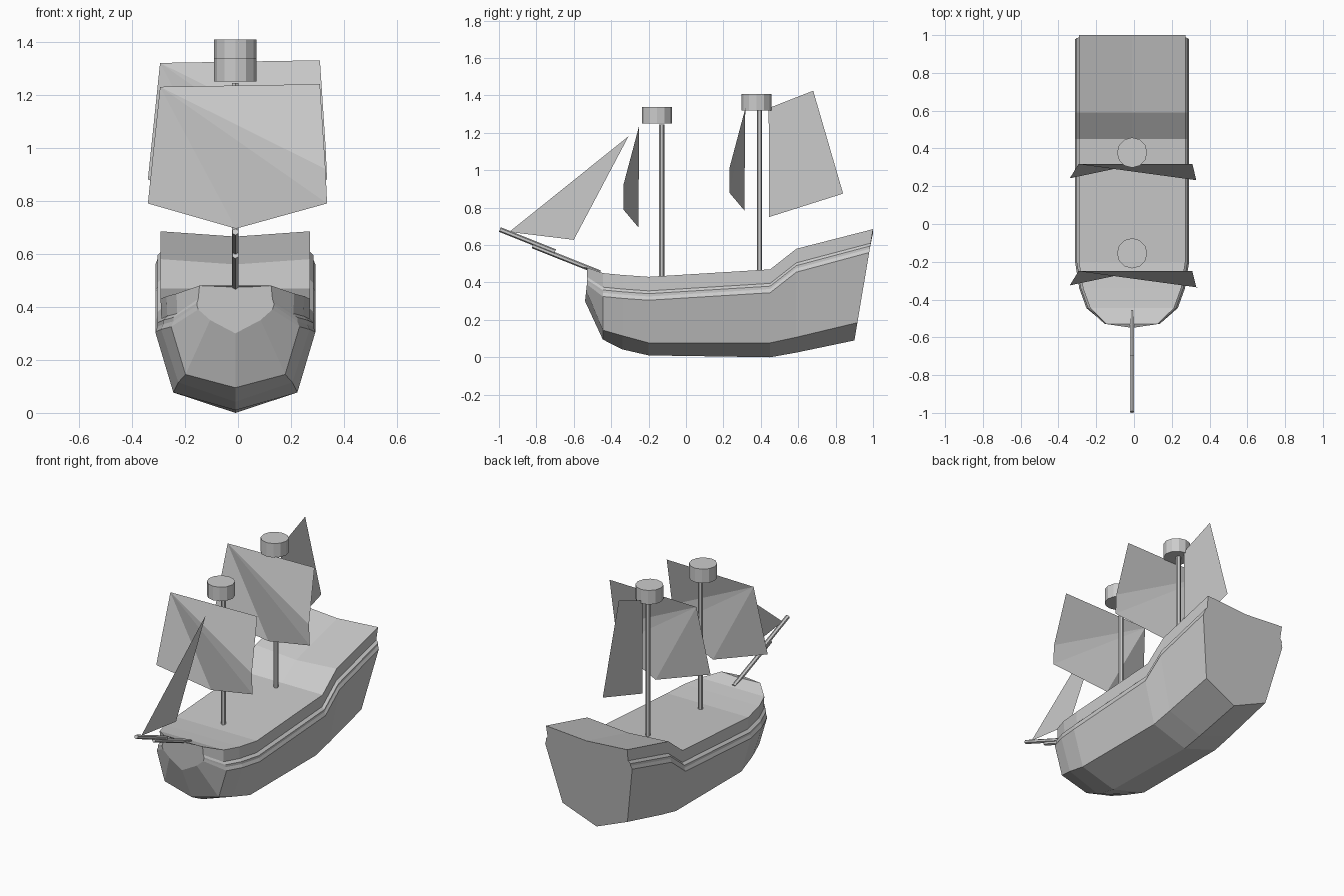
import bpy, bmesh, math
from mathutils import Vector

if "Cube" in bpy.data.objects:
    bpy.data.objects.remove(bpy.data.objects["Cube"])

CX = -0.01  # hull and mast centre line


def mesh_object(name, verts, faces, closed=True):
    mesh = bpy.data.meshes.new(name)
    mesh.from_pydata(verts, [], faces)
    if closed:
        bm = bmesh.new()
        bm.from_mesh(mesh)
        bmesh.ops.recalc_face_normals(bm, faces=bm.faces)
        bm.to_mesh(mesh)
        bm.free()
    ob = bpy.data.objects.new(name, mesh)
    bpy.context.collection.objects.link(ob)
    return ob


def prism(name, start, end, radius, sides):
    a, b = Vector(start), Vector(end)
    bpy.ops.mesh.primitive_cylinder_add(vertices=sides, radius=radius,
                                        depth=(b - a).length, location=(a + b) / 2)
    ob = bpy.context.object
    ob.name = name
    ob.rotation_mode = 'QUATERNION'
    ob.rotation_quaternion = Vector((0, 0, 1)).rotation_difference(b - a)
    return ob


# Hull: half sections from deck edge, past the side groove, down to the keel
def section(y, top, half, chine, chine_z, keel_z, rake=0.0):
    pts = [(half, top), (half - 0.003, top - 0.075), (half + 0.012, top - 0.09),
           (half + 0.012, top - 0.105), (half + 0.02, top - 0.125),
           (chine, chine_z), (0, keel_z)]
    return [(x, y - rake * (top - z), z) for x, z in pts]


bow = [(0.135, -0.53, 0.48), (0.140, -0.53, 0.43), (0.145, -0.53, 0.415),
       (0.145, -0.53, 0.405), (0.14, -0.53, 0.39), (0.095, -0.53, 0.35),
       (0, -0.54, 0.30)]
stations = [bow] + [section(*s) for s in (
    (-0.445, 0.45, 0.222, 0.188, 0.145, 0.095),
    (-0.34, 0.44, 0.26, 0.215, 0.115, 0.042),
    (-0.20, 0.43, 0.282, 0.234, 0.077, 0.01),
    (0.45, 0.47, 0.282, 0.234, 0.077, 0.0),
    (0.59, 0.58, 0.282, 0.232, 0.107, 0.025),
    (1.00, 0.685, 0.282, 0.225, 0.185, 0.09, 0.167))]

verts, faces = [], []
for i, half in enumerate(stations):
    x, y, z = half[0]
    y_mid = y - 0.02 if i == 0 else y
    dip = 0.02 if i >= 5 else 0.0
    ring = [(0, y_mid, z - dip)] + half + [(-x, y, z) for x, y, z in half[-2::-1]]
    verts += [(x + CX, y, z) for x, y, z in ring]
n = len(verts) // len(stations)
for s in range(len(stations) - 1):
    for k in range(n):
        a, b = s * n + k, s * n + (k + 1) % n
        faces.append((a, b, b + n, a + n))
faces += [tuple(range(n)), tuple(range(len(verts) - n, len(verts)))]
mesh_object("hull", verts, faces)

# Masts with lookout tubs on top
for label, y, foot, head, tub_y, tub_z in (("fore", -0.13, 0.41, 1.245, -0.155, 1.25),
                                           ("main", 0.393, 0.44, 1.325, 0.378, 1.32)):
    prism(label + "_mast", (CX, y, foot), (CX, y, head), 0.014, 6)
    prism(label + "_lookout", (CX, tub_y, tub_z), (CX, tub_y, tub_z + 0.088), 0.08, 12)

# Bowsprit in two overlapping spars
prism("bowsprit_inner", (CX, -0.46, 0.452), (CX, -0.82, 0.595), 0.013, 6)
prism("bowsprit_outer", (CX, -0.70, 0.565), (CX, -0.995, 0.683), 0.013, 6)

# Square sails: creased sheets fanned from one upper corner
sail = [(-0.294, -0.25, 1.23), (0.309, -0.25, 1.24), (0.33, -0.335, 0.92),
        (0.336, -0.335, 0.79), (-0.008, -0.255, 0.695), (-0.34, -0.325, 0.79)]
fan = [(0, k, k + 1) for k in range(1, 5)]
for label, dy, dz in (("fore", 0, 0), ("main", 0.567, 0.09)):
    mesh_object(label + "_square_sail",
                [(x, y + dy, z + dz) for x, y, z in sail], fan, closed=False)

# Flat fore-and-aft sails
for name, outline in (
        ("jib_sail", [(-0.945, 0.67), (-0.60, 0.628), (-0.307, 1.182)]),
        ("stern_sail", [(0.445, 0.75), (0.84, 0.875), (0.68, 1.425), (0.442, 1.332)])):
    mesh_object(name, [(CX, y, z) for y, z in outline],
                [tuple(range(len(outline)))], closed=False)
